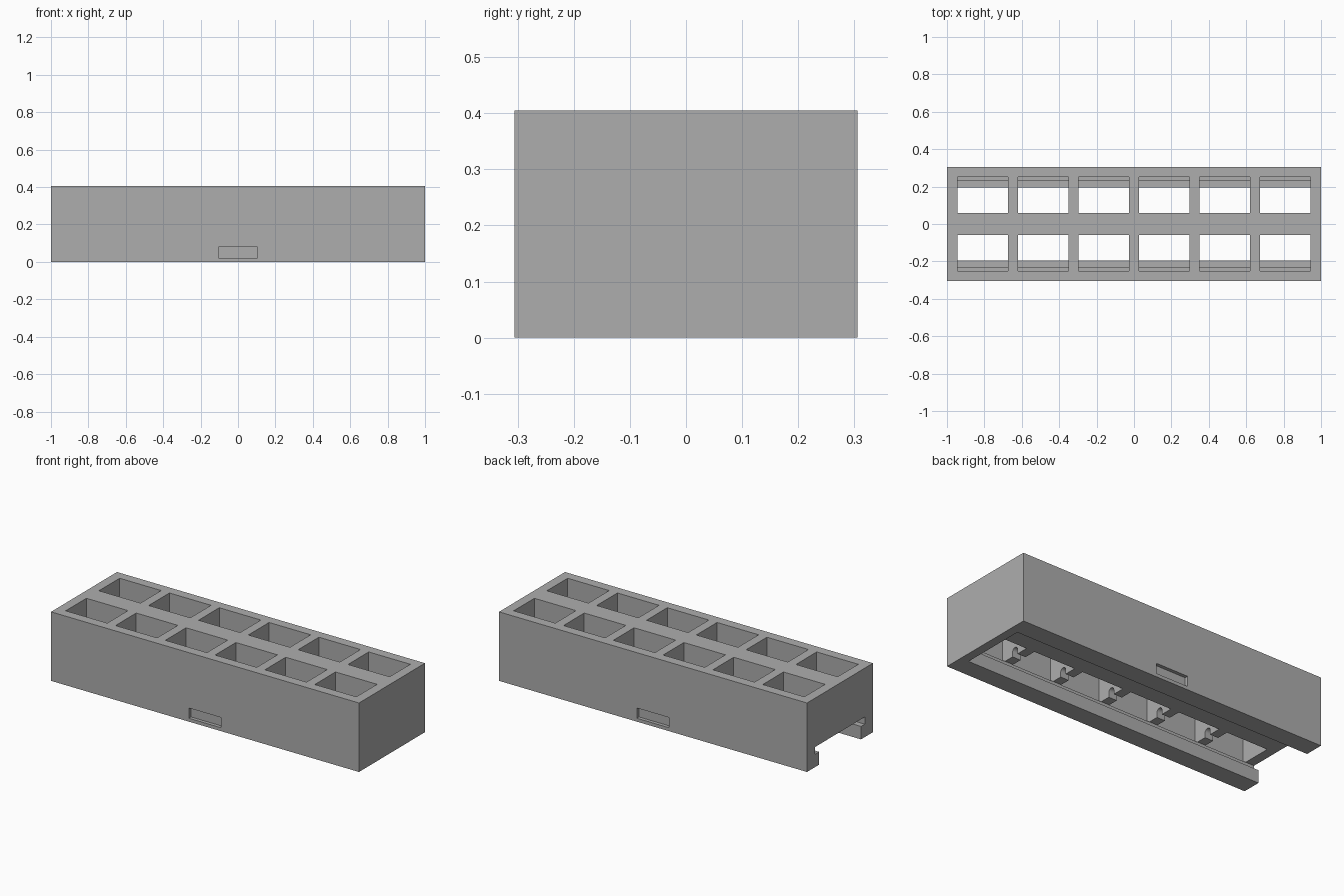
import bpy, bmesh, math

if "Cube" in bpy.data.objects:
    bpy.data.objects.remove(bpy.data.objects["Cube"])

L, W, H = 1.0, 0.306, 0.405        # half length, half width, height
PITCH = 0.3235                     # spacing of the compartments
SLOT_TOP = 0.118

grey = bpy.data.materials.new("plain_grey")
grey.diffuse_color = (0.42, 0.42, 0.42, 1)
grey.use_nodes = True
grey.node_tree.nodes["Principled BSDF"].inputs["Base Color"].default_value = grey.diffuse_color


def add_box(bm, x0, x1, y0, y1, z0, z1):
    geo = bmesh.ops.create_cube(bm, size=1)
    for v in geo["verts"]:
        v.co = (x0 + (v.co.x + 0.5) * (x1 - x0),
                y0 + (v.co.y + 0.5) * (y1 - y0),
                z0 + (v.co.z + 0.5) * (z1 - z0))


def add_prism(bm, profile, x0, x1):
    """Extrude a (y, z) profile along x."""
    a = [bm.verts.new((x0, y, z)) for y, z in profile]
    b = [bm.verts.new((x1, y, z)) for y, z in profile]
    n = len(profile)
    bm.faces.new(a)
    bm.faces.new(b[::-1])
    for i in range(n):
        j = (i + 1) % n
        bm.faces.new((a[i], b[i], b[j], a[j]))


def finish(bm, name):
    bmesh.ops.recalc_face_normals(bm, faces=bm.faces)
    mesh = bpy.data.meshes.new(name)
    bm.to_mesh(mesh)
    bm.free()
    mesh.materials.append(grey)
    ob = bpy.data.objects.new(name, mesh)
    bpy.context.collection.objects.link(ob)
    return ob


# Solid block
bm = bmesh.new()
add_box(bm, -L, L, -W, W, 0, H)
tray = finish(bm, "compartment_block")

cutters = []

# Sliding channel: T-shaped, open at the bottom and at the left end
bm = bmesh.new()
half = [(0.195, -0.1), (0.195, 0.076), (0.23, 0.076), (0.23, SLOT_TOP)]
add_prism(bm, half + [(-y, z) for y, z in reversed(half)], -1.1, 0.948)
cutters.append(finish(bm, "channel_cutter"))

# Two rows of six compartments
bm = bmesh.new()
for i in range(6):
    cx = (i - 2.5) * PITCH
    for y0, y1 in ((0.058, 0.25), (-0.25, -0.058)):
        add_box(bm, cx - 0.135, cx + 0.135, y0, y1, SLOT_TOP - 0.0005, H + 0.1)
cutters.append(finish(bm, "compartment_cutter"))

# Round-topped notches through the cross dividers
bm = bmesh.new()
for s in (-1, 1):
    cy, r, cz = s * 0.15, 0.02, 0.145
    arc = [(cy + r * math.cos(math.pi * k / 12), cz + r * math.sin(math.pi * k / 12))
           for k in range(13)]
    add_prism(bm, [(cy + r, 0.1)] + arc + [(cy - r, 0.1)], -0.85, 0.85)
cutters.append(finish(bm, "notch_cutter"))

# Shallow finger recess on the front and back
bm = bmesh.new()
for s in (-1, 1):
    ys = sorted((s * (W - 0.02), s * (W + 0.1)))
    add_box(bm, -0.104, 0.104, ys[0], ys[1], 0.02, 0.08)
cutters.append(finish(bm, "recess_cutter"))

# Cut everything out of the block
bpy.context.view_layer.objects.active = tray
for c in cutters:
    c.hide_render = True
    mod = tray.modifiers.new(c.name, "BOOLEAN")
    mod.operation = "DIFFERENCE"
    mod.solver = "EXACT"
    mod.object = c
    bpy.ops.object.modifier_apply(modifier=mod.name)
for c in cutters:
    bpy.data.objects.remove(c)
